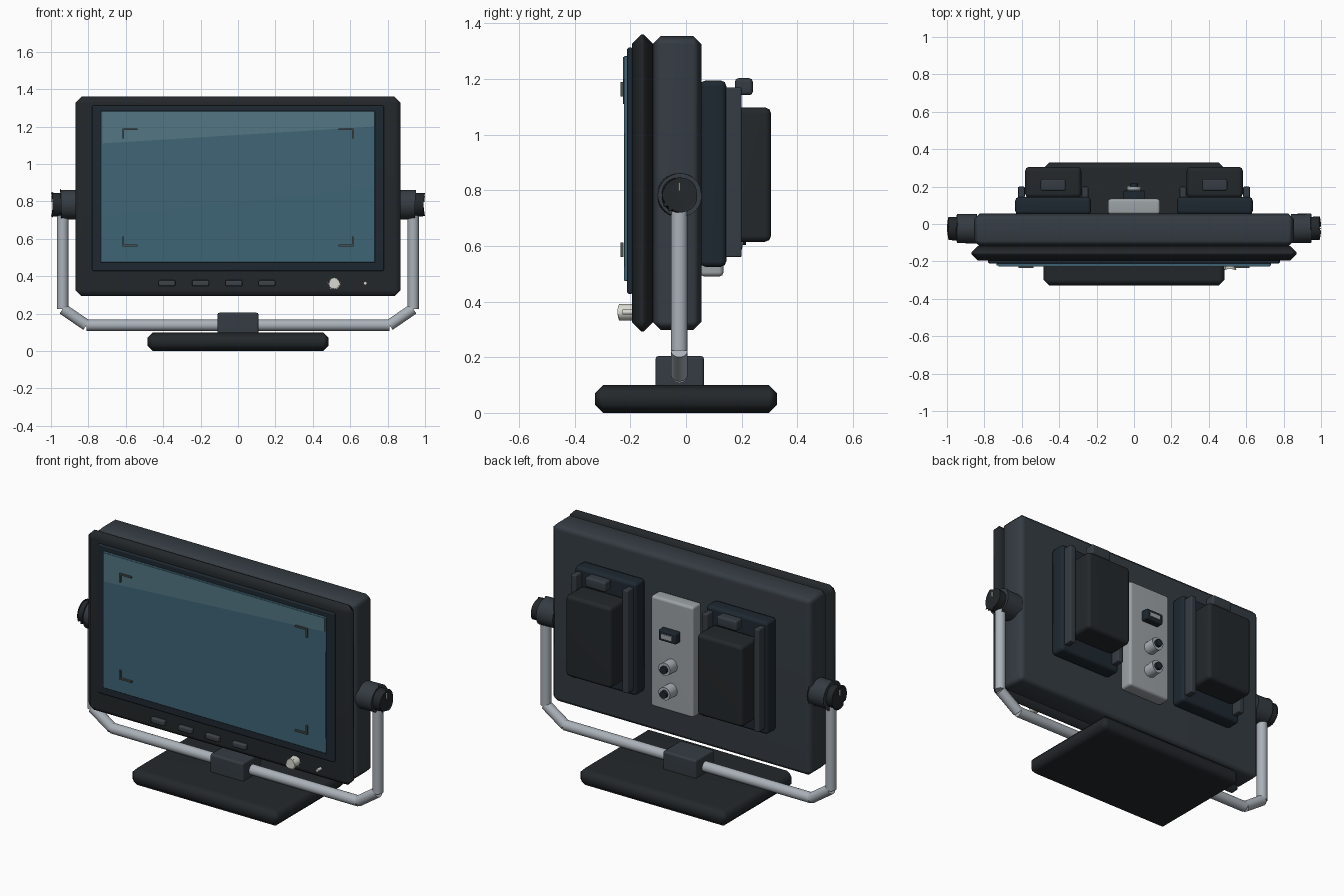
import bpy, bmesh, math
from mathutils import Vector

if "Cube" in bpy.data.objects:
    bpy.data.objects.remove(bpy.data.objects["Cube"])

COLORS = {
    "charcoal": (0.035, 0.045, 0.055), "black": (0.017, 0.021, 0.024),
    "navy": (0.013, 0.021, 0.03), "slate": (0.045, 0.055, 0.065),
    "metal": (0.40, 0.44, 0.48), "panel": (0.33, 0.36, 0.38),
    "glass": (0.05, 0.13, 0.18), "gloss": (0.085, 0.18, 0.23),
    "mark": (0.07, 0.085, 0.085), "cream": (0.70, 0.70, 0.64),
}
MATS = {}
for key, rgb in COLORS.items():
    MATS[key] = bpy.data.materials.new(key)
    MATS[key].diffuse_color = (*rgb, 1)


def finish(name, bm, color, bevel=0, seg=1, sharp_only=False):
    """Bevel, turn into an object and shade it."""
    if bevel:
        edges = [e for e in bm.edges
                 if not sharp_only or e.calc_face_angle(0) > 1.0]
        bmesh.ops.bevel(bm, geom=edges, offset=bevel, segments=seg,
                        profile=0.5, affect='EDGES')
    bmesh.ops.recalc_face_normals(bm, faces=bm.faces)
    me = bpy.data.meshes.new(name)
    bm.to_mesh(me)
    bm.free()
    ob = bpy.data.objects.new(name, me)
    bpy.context.collection.objects.link(ob)
    me.materials.append(MATS[color])
    bpy.ops.object.select_all(action='DESELECT')
    ob.select_set(True)
    bpy.context.view_layer.objects.active = ob
    bpy.ops.object.shade_smooth_by_angle(angle=math.radians(50))
    ob.modifiers.new("normals", 'WEIGHTED_NORMAL').keep_sharp = True
    return ob


def box(name, x, y, z, color, bevel=0, seg=1):
    """Box from (min, max) ranges."""
    bm = bmesh.new()
    bmesh.ops.create_cube(bm, size=1)
    for v in bm.verts:
        v.co = Vector([(r[0] + r[1]) / 2 + c * (r[1] - r[0])
                       for c, r in zip(v.co, (x, y, z))])
    return finish(name, bm, color, bevel, seg)


def rod(name, p, q, r, color, bevel=0, sides=32):
    """Cylinder from p to q."""
    p, q = Vector(p), Vector(q)
    bm = bmesh.new()
    bmesh.ops.create_cone(bm, cap_ends=True, segments=sides, radius1=r,
                          radius2=r, depth=(q - p).length)
    rot = (q - p).to_track_quat('Z', 'Y')
    for v in bm.verts:
        v.co = rot @ v.co + (p + q) / 2
    return finish(name, bm, color, bevel, 2, True)


def prism(name, pts, y0, y1, color):
    """Outline in x, z extruded along y."""
    bm = bmesh.new()
    face = bm.faces.new([bm.verts.new((x, y0, z)) for x, z in pts])
    ext = bmesh.ops.extrude_face_region(bm, geom=[face])["geom"]
    for v in ext:
        if isinstance(v, bmesh.types.BMVert):
            v.co.y = y1
    return finish(name, bm, color)


# Stand
box("base", (-.485, .485), (-.328, .328), (0, .1), "black", .03)
box("yoke_clamp", (-.11, .11), (-.11, .065), (.08, .205), "charcoal", .012, 2)
YY, PZ = -.024, .783
path = [(-.937, PZ), (-.937, .225), (-.81, .138), (.81, .138), (.937, .225), (.937, PZ)]
for i, (a, b) in enumerate(zip(path, path[1:])):
    rod(f"yoke_tube_{i}", (a[0], YY, a[1]), (b[0], YY, b[1]), .03, "metal")

# Monitor housing and screen
box("housing", (-.855, .855), (-.12, .056), (.298, 1.355), "charcoal", .03)
box("front_bezel", (-.87, .87), (-.195, -.118), (.293, 1.36), "black", .034)
box("screen_frame", (-.78, .78), (-.212, -.19), (.428, 1.313), "navy", .006)
box("screen_glass", (-.735, .732), (-.223, -.205), (.474, 1.283), "glass", .003)
prism("screen_reflection", [(-.725, 1.11), (.728, 1.2), (.728, 1.28), (-.725, 1.28)],
      -.226, -.222, "gloss")

# Corner framing marks
for sx in (-1, 1):
    for zc, sz in ((1.19, -1), (.56, 1)):
        w, t = .08, .009
        x0 = .618
        pts = [(x0, 0), (x0 - w, 0), (x0 - w, t), (x0 - t, t), (x0 - t, .053), (x0, .053)]
        prism("frame_mark", [(sx * x, zc + sz * z) for x, z in pts], -.236, -.225, "mark")

# Front controls
for x in (-.38, -.2, -.022, .155):
    box("front_button", (x - .045, x + .045), (-.218, -.19), (.347, .379), "slate", .007, 2)
rod("dial", (.515, -.24, .362), (.515, -.195, .362), .03, "cream", .006)
rod("indicator_light", (.68, -.228, .362), (.68, -.19, .362), .009, "cream")

# Side pivots
for s in (-1, 1):
    rod("pivot_hub", (s * .84, YY, PZ), (s * .947, YY, PZ), .079, "charcoal", .006)
    rod("pivot_knob", (s * .94, YY, PZ), (s * .992, YY, PZ), .063, "black", .008)
    box("knob_tick", sorted((s * .985, s)), (YY - .003, YY + .003), (.797, .828), "cream")

# Battery mounts on the back
for s in (-1, 1):
    c = s * .432
    box("battery_plate", (c - .203, c + .203), (.05, .145), (.525, 1.195), "navy", .02, 2)
    box("battery", (c - .15, c + .15), (.14, .306), (.615, 1.098), "black", .022, 2)
    box("battery_latch", (c - .067, c + .067), (.176, .24), (1.142, 1.203), "charcoal", .012, 2)
    for r in (-1, 1):
        x = c + r * .17
        box("battery_rail", (x - .018, x + .018), (.14, .2), (.56, 1.17), "charcoal", .006, 2)

# Connector panel
box("connector_panel", (-.14, .14), (.05, .135), (.49, 1.15), "panel", .016, 2)
box("port_shell", (-.057, .057), (.13, .178), (.922, .985), "navy", .007, 2)
box("port_insert", (-.035, .035), (.17, .184), (.94, .967), "panel")
for z in (.77, .625):
    rod("coax_collar", (0, .13, z), (0, .2, z), .038, "metal", .005)
    rod("coax_core", (0, .19, z), (0, .216, z), .022, "navy")

for m in bpy.data.materials:
    if m.users and not m.is_grease_pencil:
        m.use_nodes = True
        m.node_tree.nodes["Principled BSDF"].inputs["Base Color"].default_value = m.diffuse_color
